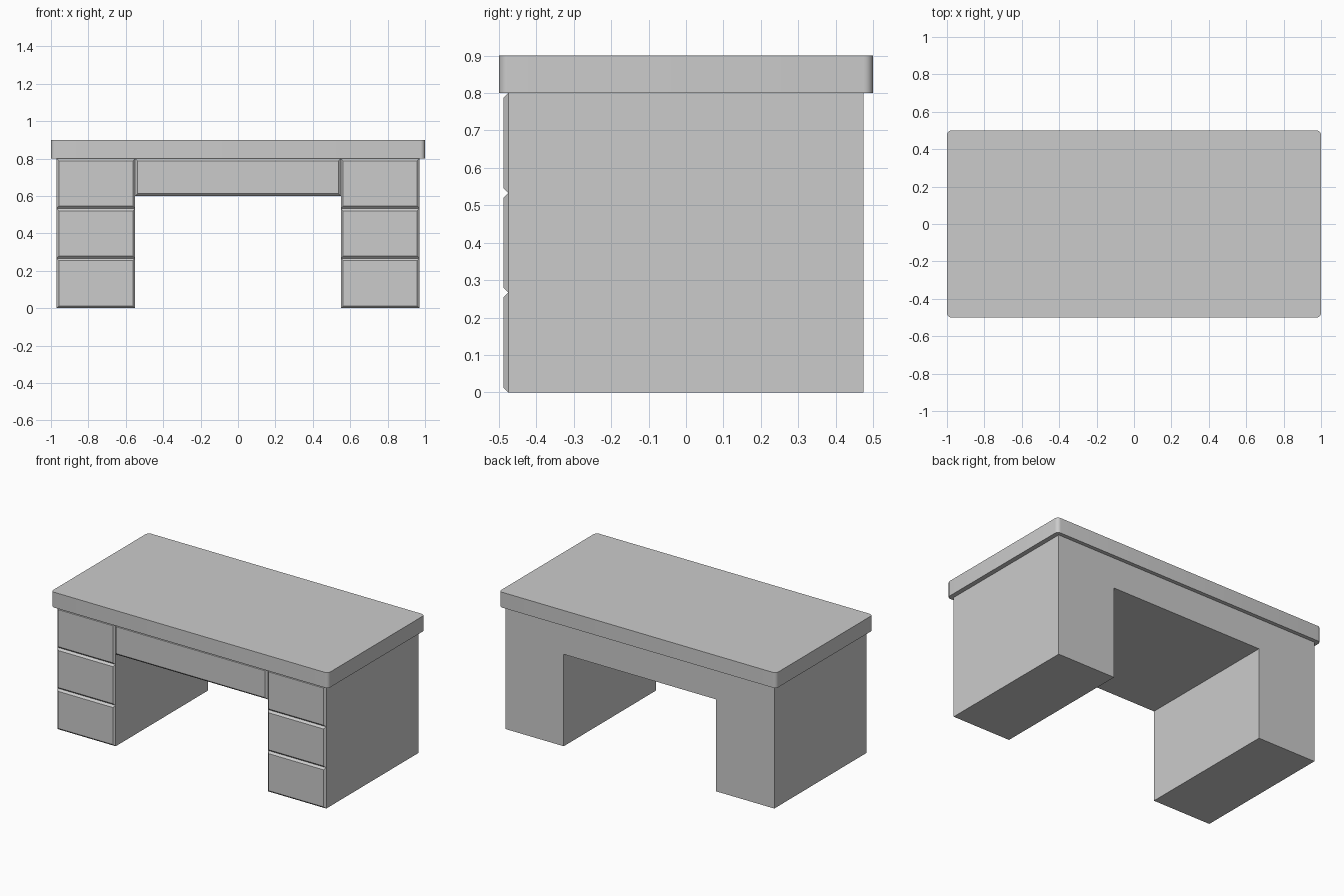
import bpy, bmesh
from mathutils import Vector

if "Cube" in bpy.data.objects:
    bpy.data.objects.remove(bpy.data.objects["Cube"])

DEPTH = 0.475                 # half depth of the carcass
OUT, IN = 0.97, 0.55          # outer and inner x of the pedestals
UNDER, KNEE = 0.80, 0.60      # underside of top, underside of centre drawer


def finish(name, bm):
    bmesh.ops.recalc_face_normals(bm, faces=bm.faces)
    mesh = bpy.data.meshes.new(name)
    bm.to_mesh(mesh)
    bm.free()
    ob = bpy.data.objects.new(name, mesh)
    bpy.context.collection.objects.link(ob)
    return ob


def prism(bm, points, offset):
    face = bm.faces.new([bm.verts.new(p) for p in points])
    geom = bmesh.ops.extrude_face_region(bm, geom=[face], use_keep_orig=True)["geom"]
    bmesh.ops.translate(bm, verts=[g for g in geom if isinstance(g, bmesh.types.BMVert)],
                        vec=Vector(offset))


def drawer_front(name, x0, x1, z0, z1, c=0.0125):
    # raised panel with chamfered border
    bm = bmesh.new()
    rings = []
    for y, d in ((-DEPTH, 0), (-DEPTH - c, c)):
        rings.append([bm.verts.new((x, y, z)) for x, z in
                      ((x0 + d, z0 + d), (x1 - d, z0 + d), (x1 - d, z1 - d), (x0 + d, z1 - d))])
    a, b = rings
    bm.faces.new(a)
    bm.faces.new(b)
    for i in range(4):
        j = (i + 1) % 4
        bm.faces.new((a[i], a[j], b[j], b[i]))
    return finish(name, bm)


# Carcass: inverted U profile extruded front to back
profile = [(-OUT, 0), (-IN, 0), (-IN, KNEE), (IN, KNEE),
           (IN, 0), (OUT, 0), (OUT, UNDER), (-OUT, UNDER)]
bm = bmesh.new()
prism(bm, [(x, -DEPTH, z) for x, z in profile], (0, 2 * DEPTH, 0))
finish("carcass", bm)

# Drawer fronts: three per pedestal and one wide centre drawer
step = UNDER / 3
for side, x0, x1 in (("left", -OUT, -IN), ("right", IN, OUT)):
    for i in range(3):
        drawer_front(f"{side}_drawer_{i + 1}", x0, x1, i * step, (i + 1) * step)
drawer_front("centre_drawer", -IN, IN, KNEE, UNDER)

# Desk top with rounded vertical corners
bm = bmesh.new()
prism(bm, [(x, y, UNDER) for x, y in ((-1, -.5), (1, -.5), (1, .5), (-1, .5))], (0, 0, 0.1))
corners = [e for e in bm.edges if abs(e.verts[0].co.z - e.verts[1].co.z) > 0.05]
bmesh.ops.bevel(bm, geom=corners, offset=0.025, segments=6, profile=0.5, affect='EDGES')
top = finish("desk_top", bm)
bpy.context.view_layer.objects.active = top
top.select_set(True)
bpy.ops.object.shade_smooth_by_angle()
